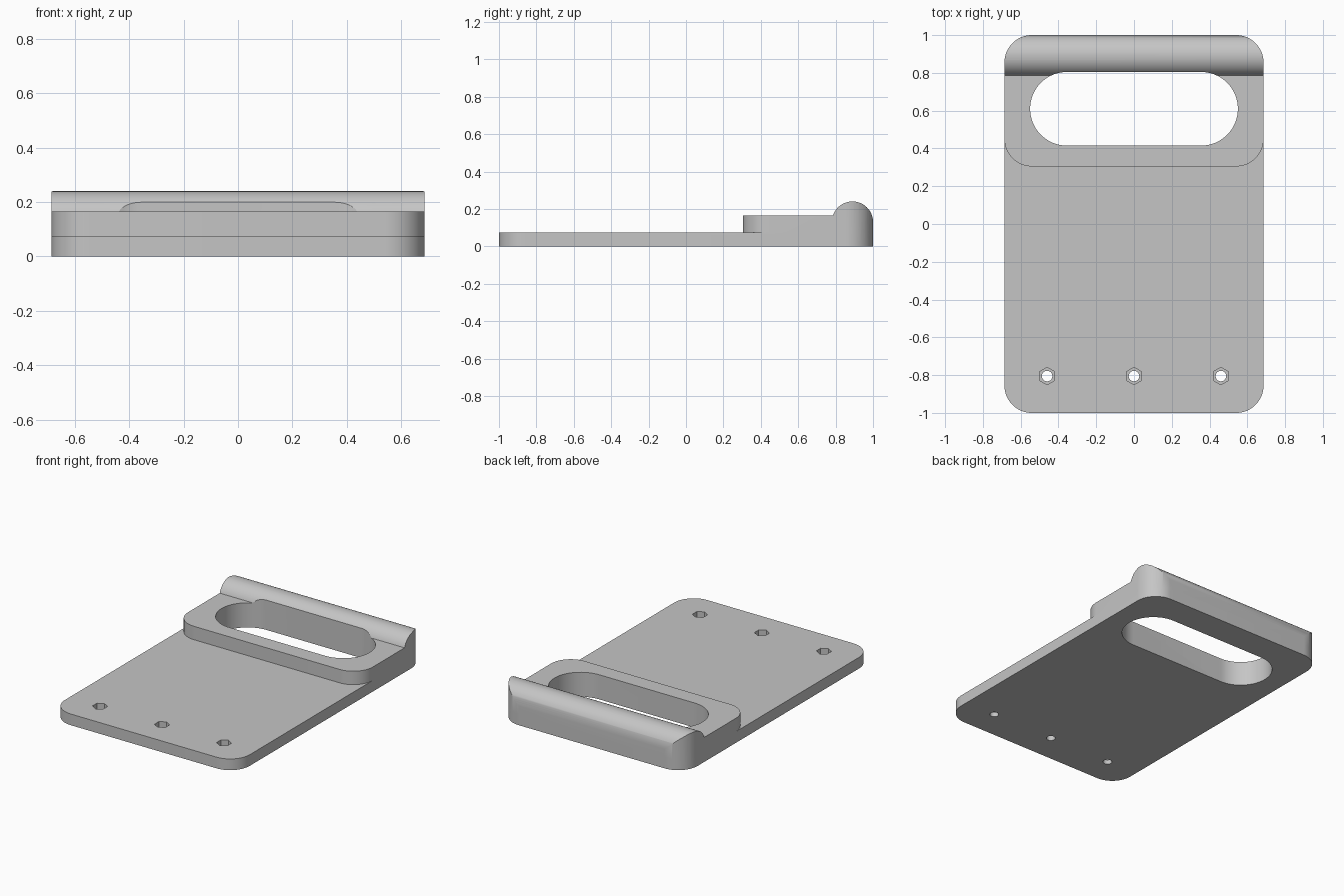
import bpy, math

if "Cube" in bpy.data.objects:
    bpy.data.objects.remove(bpy.data.objects["Cube"])

HALF_W, CORNER, PLATE_T, BLOCK_T = 0.686, 0.145, 0.075, 0.165
BLOCK_FRONT, HOLE_Y = 0.305, -0.805

mat = bpy.data.materials.new("light grey plastic")
mat.use_nodes = True
grey = (0.56, 0.56, 0.56, 1)
mat.diffuse_color = grey
mat.node_tree.nodes["Principled BSDF"].inputs["Base Color"].default_value = grey


def arc(cx, cy, r, start, end, n):
    """Points on an arc, angles in degrees."""
    angles = [math.radians(start + (end - start) * i / n) for i in range(n + 1)]
    return [(cx + r * math.cos(a), cy + r * math.sin(a)) for a in angles]


def prism(name, outline, low, high, along_x=False):
    """Extrude a closed counter-clockwise outline along z, or along x."""
    place = (lambda p, h: (h, *p)) if along_x else (lambda p, h: (*p, h))
    n = len(outline)
    verts = [place(p, h) for h in (low, high) for p in outline]
    faces = [tuple(reversed(range(n))), tuple(range(n, 2 * n))]
    faces += [(i, (i + 1) % n, n + (i + 1) % n, n + i) for i in range(n)]
    mesh = bpy.data.meshes.new(name)
    mesh.from_pydata(verts, [], faces)
    mesh.materials.append(mat)
    obj = bpy.data.objects.new(name, mesh)
    bpy.context.collection.objects.link(obj)
    return obj


def rounded_rect(half_w, y0, y1, r, n=16):
    pts = []
    for cx, cy, start in ((half_w - r, y1 - r, 0), (r - half_w, y1 - r, 90),
                          (r - half_w, y0 + r, 180), (half_w - r, y0 + r, 270)):
        pts += arc(cx, cy, r, start, start + 90, n)
    return pts


def combine(target, tool, operation):
    """Apply a boolean and discard the tool."""
    tool.hide_render = True
    mod = target.modifiers.new(operation, "BOOLEAN")
    mod.operation, mod.object, mod.solver = operation, tool, "EXACT"
    bpy.context.view_layer.objects.active = target
    bpy.ops.object.modifier_apply(modifier=mod.name)
    bpy.data.objects.remove(tool)


# Flat base plate with rounded corners
body = prism("handle_plate", rounded_rect(HALF_W, -1, 1, CORNER), 0, PLATE_T)

# Raised grip block: side profile with a half-round ridge, trimmed to rounded corners
ridge_r, ridge_y, ridge_z = 0.11, 0.89, 0.13
dip = math.degrees(math.asin((BLOCK_T - ridge_z) / ridge_r))
profile = [(0.2, 0), (1, 0)] + arc(ridge_y, ridge_z, ridge_r, 0, 180 - dip, 32)
profile.append((0.2, BLOCK_T))
grip = prism("grip_block", rounded_rect(HALF_W, BLOCK_FRONT, 1, CORNER), 0, 0.4)
combine(grip, prism("grip_profile", profile, -1, 1, along_x=True), "INTERSECT")
combine(body, grip, "UNION")

# Finger slot
slot_r, slot_y, slot_end = 0.195, 0.61, 0.355
slot = arc(slot_end, slot_y, slot_r, -90, 90, 32) + arc(-slot_end, slot_y, slot_r, 90, 270, 32)
combine(body, prism("slot_cutter", slot, -0.1, 0.4), "DIFFERENCE")

# Screw holes with hexagonal nut pockets
for x in (-0.46, 0, 0.46):
    bore = arc(x, HOLE_Y, 0.028, 0, 360, 24)[:-1]
    pocket = arc(x, HOLE_Y, 0.046, 30, 390, 6)[:-1]
    combine(body, prism("bore_cutter", bore, -0.1, 0.2), "DIFFERENCE")
    combine(body, prism("pocket_cutter", pocket, 0.03, 0.2), "DIFFERENCE")

bpy.ops.object.select_all(action="DESELECT")
body.select_set(True)
bpy.context.view_layer.objects.active = body
bpy.ops.object.shade_smooth_by_angle(angle=math.radians(30))
